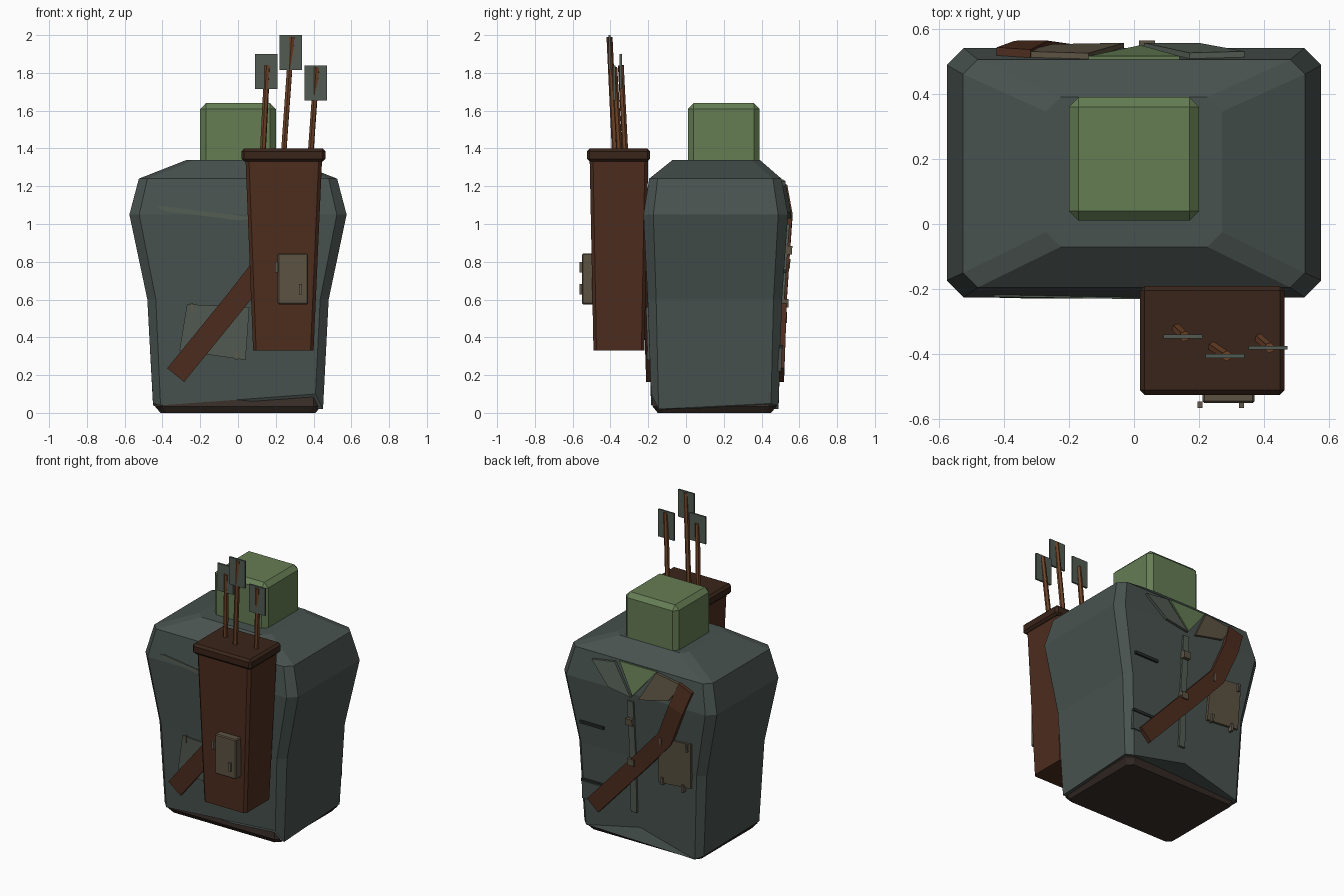
import bpy, bmesh
from mathutils import Vector

if "Cube" in bpy.data.objects:
    bpy.data.objects.remove(bpy.data.objects["Cube"])


def material(name, rgb):
    m = bpy.data.materials.new(name)
    m.diffuse_color = (*rgb, 1)
    m.use_nodes = True
    m.node_tree.nodes["Principled BSDF"].inputs["Base Color"].default_value = m.diffuse_color
    return m


COAT = material("coat_cloth", (0.065, 0.085, 0.078))
PATCH = material("patch_cloth", (0.085, 0.105, 0.085))
SKIN = material("green_skin", (0.13, 0.205, 0.088))
LEATHER = material("leather", (0.075, 0.026, 0.013))
DARK = material("dark_leather", (0.042, 0.018, 0.01))
TAN = material("tan_cloth", (0.105, 0.085, 0.055))
WOOD = material("wood", (0.16, 0.058, 0.022))
TROUSER = material("trouser_cloth", (0.045, 0.03, 0.024))
THREAD = material("thread", (0.12, 0.1, 0.07))
SLIT = material("dark_slit", (0.02, 0.025, 0.024))


def make(name, verts, faces, mat):
    me = bpy.data.meshes.new(name)
    me.from_pydata([tuple(v) for v in verts], [], faces)
    bm = bmesh.new()
    bm.from_mesh(me)
    bmesh.ops.recalc_face_normals(bm, faces=bm.faces)
    bm.to_mesh(me)
    bm.free()
    ob = bpy.data.objects.new(name, me)
    bpy.context.collection.objects.link(ob)
    me.materials.append(mat)
    return ob


def ring(x0, x1, y0, y1, z, c):
    """Rectangle with cut corners and a middle point on front and back."""
    m = (x0 + x1) / 2
    return [Vector(p) for p in (
        (x0 + c, y0, z), (m, y0, z), (x1 - c, y0, z), (x1, y0 + c, z), (x1, y1 - c, z),
        (x1 - c, y1, z), (m, y1, z), (x0 + c, y1, z), (x0, y1 - c, z), (x0, y0 + c, z))]


def loft(name, rings, mat):
    n, k = len(rings[0]), len(rings)
    faces = [(r * n + i, r * n + (i + 1) % n, (r + 1) * n + (i + 1) % n, (r + 1) * n + i)
             for r in range(k - 1) for i in range(n)]
    faces += [tuple(range(n)), tuple(range((k - 1) * n, k * n))]
    return make(name, [v for r in rings for v in r], faces, mat)


def box(name, x0, x1, y0, y1, z0, z1, mat, bevel=0):
    v = [(x, y, z) for z in (z0, z1) for x, y in ((x0, y0), (x1, y0), (x1, y1), (x0, y1))]
    f = [(0, 1, 2, 3), (4, 5, 6, 7), (0, 1, 5, 4), (1, 2, 6, 5), (2, 3, 7, 6), (3, 0, 4, 7)]
    ob = make(name, v, f, mat)
    if bevel:
        b = ob.modifiers.new("bevel", "BEVEL")
        b.width, b.segments = bevel, 1
    return ob


# Coat profile: z, half width, front y, back y, corner cut
PROFILE = [(0.04, 0.45, -0.185, 0.49, 0.04), (0.60, 0.48, -0.203, 0.508, 0.045),
           (1.05, 0.575, -0.225, 0.54, 0.052), (1.24, 0.525, -0.195, 0.505, 0.045),
           (1.34, 0.27, -0.07, 0.39, 0.045)]


def surface_y(z, side):
    col = 3 if side > 0 else 2
    for a, b in zip(PROFILE, PROFILE[1:]):
        if z <= b[0]:
            return a[col] + (b[col] - a[col]) * (z - a[0]) / (b[0] - a[0])
    return PROFILE[-1][col]


def plate(name, pts, side, mat, thick=0.012, lift=0.0):
    """Thin outline of (x, z) points lying on the front (-1) or back (+1) of the coat."""
    n = len(pts)
    v = [(x, surface_y(z, side) + side * (lift + o), z) for o in (-0.01, thick) for x, z in pts]
    f = [tuple(range(n)), tuple(range(n, 2 * n))]
    f += [(i, (i + 1) % n, n + (i + 1) % n, n + i) for i in range(n)]
    return make(name, v, f, mat)


def rect(x, z, w, h):
    return [(x - w / 2, z - h / 2), (x + w / 2, z - h / 2), (x + w / 2, z + h / 2), (x - w / 2, z + h / 2)]


def strap(name, path, width, side, thick):
    """Flat band following a path of (x, z) points, mitred at the bends."""
    p = [Vector(q) for q in path]
    left, right = [], []
    for i, q in enumerate(p):
        d = (p[min(i + 1, len(p) - 1)] - p[max(i - 1, 0)]).normalized() * width / 2
        left.append(q + Vector((-d.y, d.x)))
        right.append(q - Vector((-d.y, d.x)))
    n = len(p)
    v = [(q.x, surface_y(q.y, side) + side * o, q.y)
         for o in (-0.01, thick) for row in (left, right) for q in row]
    f = []
    for i in range(n - 1):
        a, b, c, d = i, n + i, 2 * n + i, 3 * n + i
        f += [(a, a + 1, b + 1, b), (c, c + 1, d + 1, d), (a, a + 1, c + 1, c), (b, b + 1, d + 1, d)]
    f += [(0, n, 3 * n, 2 * n), (n - 1, 2 * n - 1, 4 * n - 1, 3 * n - 1)]
    return make(name, v, f, LEATHER)


# Coat with a ragged hem
rings = [ring(-w, w, f, b, z, c) for z, w, f, b, c in PROFILE]
for v, z in zip(rings[0], (0.04, 0.07, 0.10, 0.02, 0.05, 0.04, 0.13, 0.02, 0.04, 0.05)):
    v.z = z
loft("coat", rings, COAT)

# Trousers showing below the hem, and the neck block
loft("trousers", [ring(-0.41, 0.41, -0.15, 0.45, 0, 0.03), ring(-0.44, 0.44, -0.178, 0.48, 0.035, 0.04),
                  ring(-0.44, 0.44, -0.178, 0.48, 0.15, 0.04)], TROUSER)
box("neck", -0.2, 0.2, 0.01, 0.39, 1.30, 1.64, SKIN, 0.03)

# Quiver
loft("quiver", [ring(0.08, 0.40, -0.49, -0.22, 0.33, 0.016), ring(0.04, 0.445, -0.51, -0.20, 1.34, 0.018)], LEATHER)
box("quiver_rim", 0.018, 0.463, -0.525, -0.19, 1.33, 1.40, DARK, 0.015)
box("quiver_patch", 0.21, 0.37, -0.55, -0.49, 0.575, 0.845, TAN, 0.006)
for x, z in ((0.203, 0.77), (0.33, 0.655)):
    box("quiver_stitch", x - 0.008, x + 0.008, -0.565, -0.545, z - 0.028, z + 0.028, THREAD)

# Arrows: shaft foot, shaft head, feather plate bottom and top
for foot, head, z0, z1 in (((0.13, -0.32, 1.35), (0.155, -0.345, 1.84), 1.715, 1.90),
                           ((0.24, -0.375, 1.35), (0.285, -0.405, 1.99), 1.815, 2.0),
                           ((0.383, -0.35, 1.35), (0.417, -0.38, 1.83), 1.655, 1.84)):
    a, b = Vector(foot), Vector(head)
    bpy.ops.mesh.primitive_cylinder_add(vertices=6, radius=0.016, depth=(b - a).length, location=(a + b) / 2)
    shaft = bpy.context.object
    shaft.name = "arrow_shaft"
    shaft.rotation_euler = (b - a).to_track_quat("Z", "Y").to_euler()
    shaft.data.materials.append(WOOD)
    x, y = b.x - 0.005, b.y
    box("arrow_feather", x - 0.06, x + 0.06, y - 0.006, y + 0.006, z0, z1, PATCH)

# Strap on both sides
strap("front_strap", [(-0.33, 0.2), (-0.005, 0.6), (0.32, 1.02)], 0.115, -1, 0.022)
strap("back_strap", [(0.34, 0.2), (-0.03, 0.6), (-0.22, 0.81), (-0.315, 1.04), (-0.37, 1.19)], 0.11, 1, 0.025)

# Front patch, its stitches and a crease
plate("front_patch", [(-0.27, 0.575), (0.06, 0.56), (0.04, 0.28), (-0.31, 0.33)], -1, PATCH, 0.01)
for x, z in ((-0.245, 0.56), (-0.01, 0.305)):
    plate("front_stitch", rect(x, z, 0.014, 0.045), -1, THREAD, 0.016)
plate("front_crease", [(-0.43, 1.09), (-0.4, 1.07), (0, 1.02), (0.1, 1.03), (0, 1.045), (-0.4, 1.095)], -1, PATCH, 0.006)

# Collar at the back
plate("collar_opening", [(-0.14, 1.235), (0.14, 1.235), (0.02, 1.04)], 1, SKIN, 0.01)
plate("collar_lapel", [(0.34, 1.2), (0.17, 1.225), (0.03, 1.03), (0.2, 1.06)], 1, PATCH, 0.018)
plate("collar_lapel", [(-0.34, 1.2), (-0.14, 1.23), (-0.03, 1.03), (-0.25, 1.08)], 1, TAN, 0.018)

# Button strip with two buttons
plate("button_strip", [(0.015, 0.23), (0.06, 0.23), (0.06, 0.6), (0.06, 1.0), (0.015, 1.0), (0.015, 0.6)], 1, PATCH, 0.012)
for z in (0.86, 0.58):
    plate("button", rect(0.04, z, 0.05, 0.045), 1, TAN, 0.035)

# Back patch with stitches, pocket and slits
plate("back_patch", [(-0.17, 0.8), (-0.41, 0.82), (-0.40, 0.51), (-0.155, 0.49)], 1, TAN, 0.015)
for x, z in ((-0.19, 0.79), (-0.385, 0.79), (-0.19, 0.51), (-0.345, 0.5)):
    plate("back_stitch", rect(x, z, 0.014, 0.05), 1, THREAD, 0.03)
plate("pocket", rect(0.34, 0.28, 0.18, 0.12), 1, COAT, 0.008)
for x, z in ((0.34, 0.75), (0.34, 0.35)):
    plate("slit", rect(x, z, 0.18, 0.018), 1, SLIT, 0.014)
